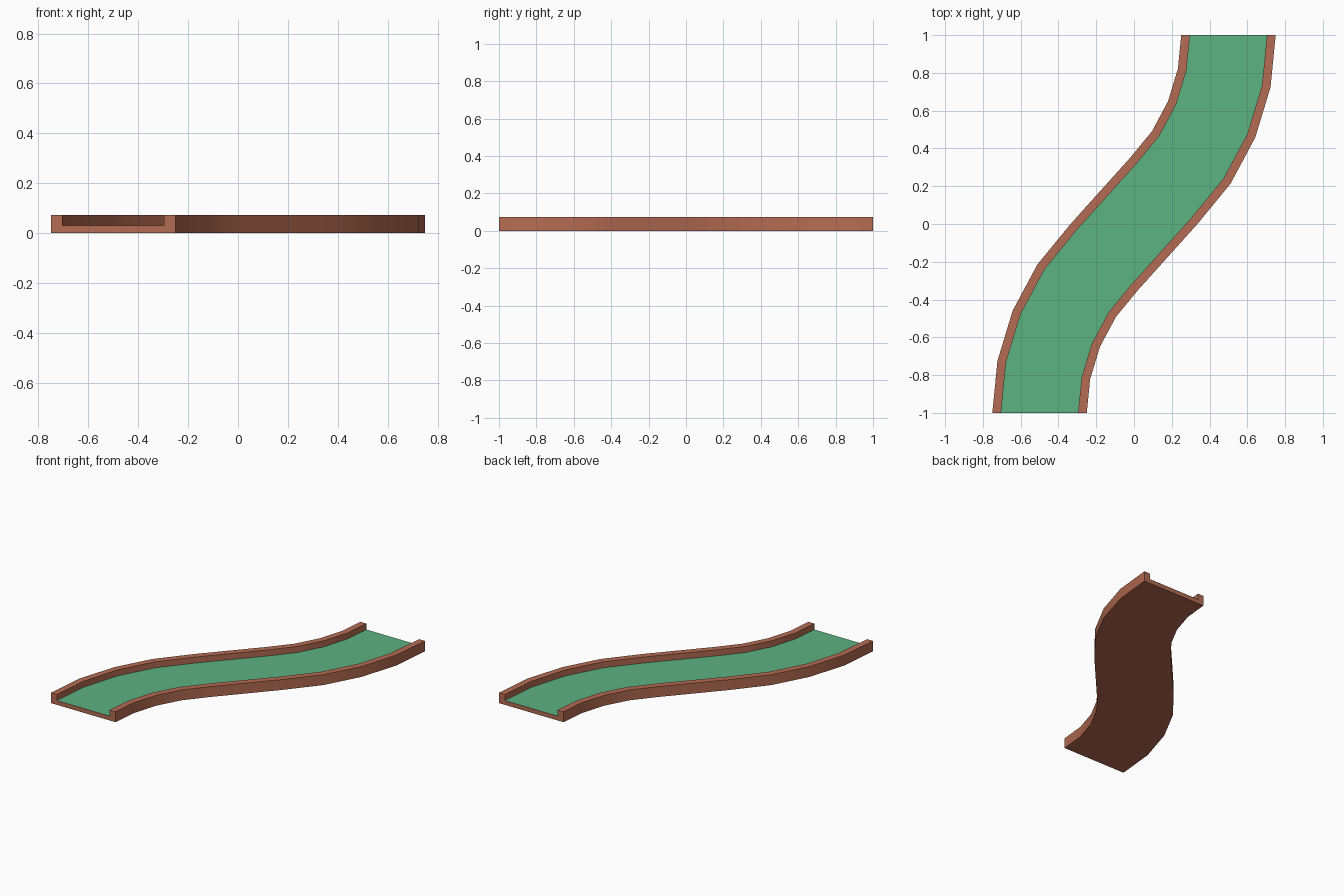
import bpy, bmesh, math
from mathutils import Vector

if "Cube" in bpy.data.objects:
    bpy.data.objects.remove(bpy.data.objects["Cube"])

HALF, WALL, FLOOR_Z, TOP_Z = 0.25, 0.046, 0.03, 0.073
RADIUS, STEPS = 1.164, 4          # centreline bend radius, segments per bend


def material(name, rgb):
    m = bpy.data.materials.new(name)
    m.diffuse_color = (*rgb, 1)
    m.use_nodes = True
    m.node_tree.nodes["Principled BSDF"].inputs["Base Color"].default_value = m.diffuse_color
    return m


wood = material("brown wood", (0.462, 0.150, 0.084))
felt = material("green felt", (0.107, 0.445, 0.223))

# Stations along the S: one 45 degree bend, then the same bend turned half round
first = []
for i in range(STEPS + 1):
    a = math.radians(45) * i / STEPS
    left = Vector((-math.cos(a), math.sin(a), 0))
    first.append((Vector((RADIUS - 0.5, -1, 0)) + left * RADIUS, left))
stations = first + [(-p, left) for p, left in reversed(first)]


def sweep(name, profile, mat, closed=True):
    """Sweep a (side, height) profile along the stations."""
    bm = bmesh.new()
    rings = [[bm.verts.new(p + left * s + Vector((0, 0, z))) for s, z in profile]
             for p, left in stations]
    n = len(profile)
    for r, q in zip(rings, rings[1:]):
        for k in range(n if closed else n - 1):
            j = (k + 1) % n
            bm.faces.new((r[k], r[j], q[j], q[k]))
    if closed:
        bm.faces.new(rings[0])
        bm.faces.new(rings[-1])
        bmesh.ops.recalc_face_normals(bm, faces=bm.faces)
    else:
        for f in bm.faces:
            f.normal_update()
            if f.normal.z < 0:
                f.normal_flip()
    me = bpy.data.meshes.new(name)
    bm.to_mesh(me)
    bm.free()
    me.materials.append(mat)
    ob = bpy.data.objects.new(name, me)
    bpy.context.collection.objects.link(ob)
    bpy.context.view_layer.objects.active = ob
    ob.select_set(True)
    bpy.ops.object.shade_smooth_by_angle(angle=math.radians(30))
    ob.select_set(False)
    return ob


# Wooden tray: base with a raised kerb on both sides
I = HALF - WALL
sweep("wooden_tray", [(-HALF, 0), (HALF, 0), (HALF, TOP_Z), (I, TOP_Z), (I, FLOOR_Z),
                      (-I, FLOOR_Z), (-I, TOP_Z), (-HALF, TOP_Z)], wood)
# Green playing surface lying on the base
sweep("felt_surface", [(-I, FLOOR_Z + 0.001), (I, FLOOR_Z + 0.001)], felt, closed=False)
